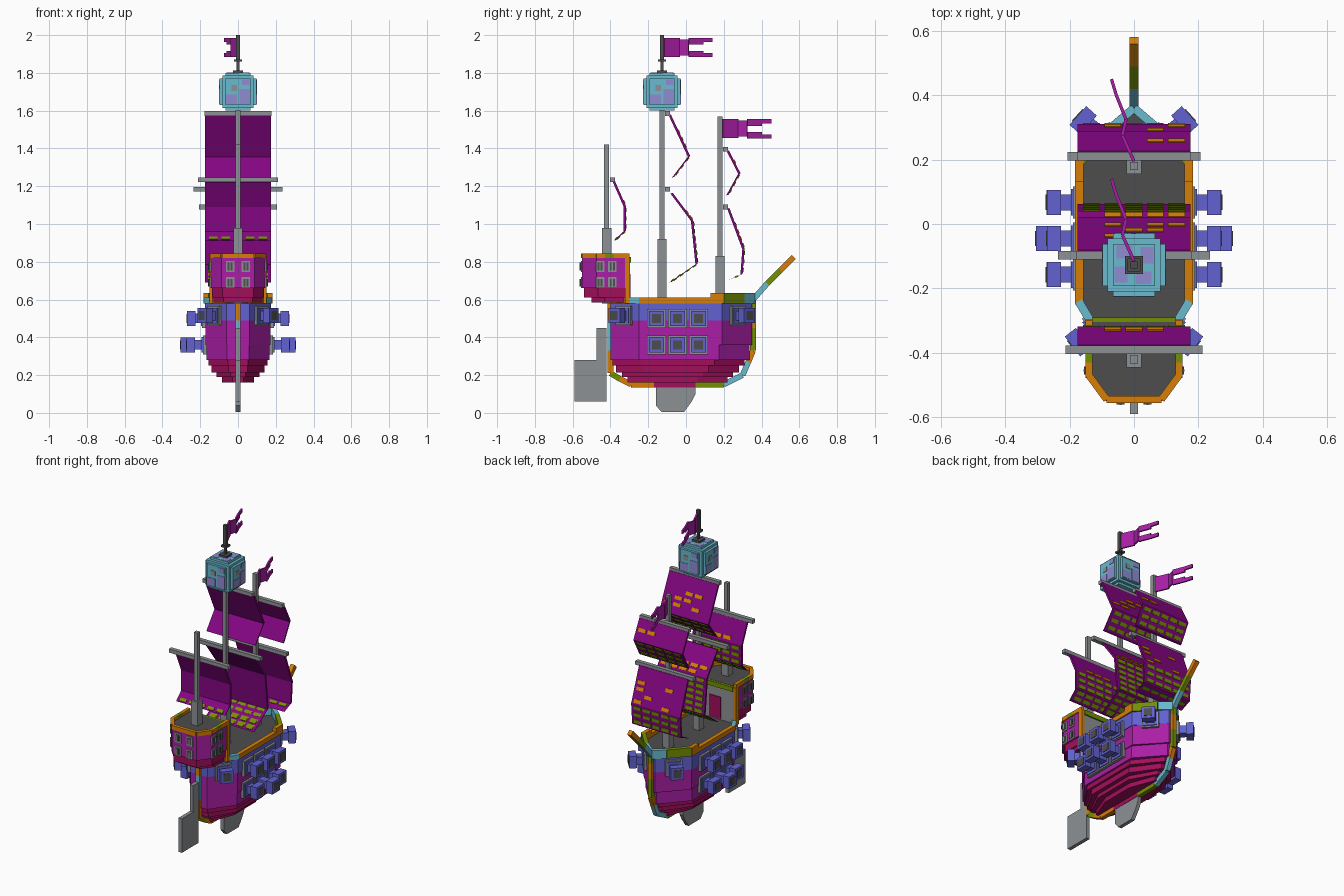
import bpy, bmesh, math, random
from mathutils import Vector as V, Matrix as M

if "Cube" in bpy.data.objects:
    bpy.data.objects.remove(bpy.data.objects["Cube"])
random.seed(4)

PALETTE = {"sail_purple": (132, 14, 130), "hull_purple": (168, 36, 164), "crimson": (160, 22, 92),
           "violet_blue": (98, 98, 208), "lavender": (142, 138, 208), "cyan": (105, 184, 205),
           "orange": (214, 126, 14), "green": (116, 142, 10), "gray": (140, 144, 146),
           "dark_gray": (78, 78, 78)}
NAMES = list(PALETTE)
MATS = []
for n, rgb in PALETTE.items():
    m = bpy.data.materials.new(n)
    m.use_nodes = True
    col = [(c / 255) ** 2.2 for c in rgb] + [1]
    m.diffuse_color = col
    m.node_tree.nodes["Principled BSDF"].inputs["Base Color"].default_value = col
    MATS.append(m)


class Part:
    """Collects coloured solids into one object."""
    def __init__(self):
        self.bm = bmesh.new()

    def extrude(self, pts, vec, mat):
        a = [self.bm.verts.new(p) for p in pts]
        b = [self.bm.verts.new(V(p) + V(vec)) for p in pts]
        faces = [self.bm.faces.new(a), self.bm.faces.new(b[::-1])]
        for i in range(len(a)):
            j = (i + 1) % len(a)
            faces.append(self.bm.faces.new((a[i], b[i], b[j], a[j])))
        for f in faces:
            f.material_index = NAMES.index(mat)

    def box(self, c, size, mat, frame=M()):
        mat4 = frame @ M.Translation(c) @ M.Diagonal((*size, 1))
        vs = bmesh.ops.create_cube(self.bm, size=1, matrix=mat4)["verts"]
        for f in {f for v in vs for f in v.link_faces}:
            f.material_index = NAMES.index(mat)

    def beam(self, p, q, w, h, mat):
        p, q = V(p), V(q)
        y = (q - p).normalized()
        x = y.cross(V((0, 0, 1)))
        x = x.normalized() if x.length > 0.01 else V((1, 0, 0))
        rot = M((x, y, x.cross(y))).transposed().to_4x4()
        self.box((0, 0, 0), (w, (q - p).length, h), mat, M.Translation((p + q) / 2) @ rot)

    def finish(self, name):
        bmesh.ops.recalc_face_normals(self.bm, faces=self.bm.faces)
        me = bpy.data.meshes.new(name)
        self.bm.to_mesh(me)
        self.bm.free()
        for m in MATS:
            me.materials.append(m)
        bpy.context.collection.objects.link(bpy.data.objects.new(name, me))


def plan(w, stern, bow, z):
    half = [(w * 0.35, stern), (w, stern + 0.15), (w, bow - 0.16), (0.025, bow)]
    return [(x, y, z) for x, y in half] + [(-x, y, z) for x, y in half[::-1]]


# Hull: stacked plank courses
p = Part()
for z0, z1, w, ys, yb, mat in [
        (0.16, 0.19, 0.085, -0.31, 0.22, "crimson"), (0.19, 0.215, 0.115, -0.34, 0.25, "crimson"),
        (0.215, 0.25, 0.14, -0.37, 0.28, "crimson"), (0.25, 0.28, 0.155, -0.39, 0.31, "crimson"),
        (0.28, 0.36, 0.167, -0.4, 0.335, "hull_purple"), (0.36, 0.49, 0.172, -0.4, 0.35, "hull_purple"),
        (0.49, 0.58, 0.176, -0.4, 0.35, "violet_blue"), (0.58, 0.588, 0.17, -0.39, 0.34, "dark_gray")]:
    p.extrude(plan(w, ys, yb, z0), (0, 0, z1 - z0), mat)
p.finish("hull")

# Deck rail
p = Part()
for s in (-1, 1):
    for a, b, h, mat in [((0.06, -0.395), (0.13, -0.31), 0.03, "orange"),
                         ((0.13, -0.31), (0.172, -0.24), 0.03, "cyan"),
                         ((0.17, -0.25), (0.17, 0.13), 0.03, "orange"),
                         ((0.17, 0.13), (0.17, 0.2), 0.055, "orange"),
                         ((0.17, 0.19), (0.07, 0.3), 0.055, "green"),
                         ((0.07, 0.3), (0, 0.36), 0.055, "cyan")]:
        z = 0.58 + h / 2
        p.beam((s * a[0], a[1], z), (s * b[0], b[1], z), 0.026, h, mat)
p.finish("deck_rail")

# Keel strip, stem and bowsprit
p = Part()
keel = [(-0.4, 0.6), (-0.4, 0.49), (-0.4, 0.33), (-0.4, 0.21), (-0.35, 0.18), (-0.29, 0.15), (-0.17, 0.15),
        (0.05, 0.15), (0.2, 0.15), (0.3, 0.2), (0.33, 0.27), (0.355, 0.33), (0.355, 0.45), (0.355, 0.55),
        (0.355, 0.6), (0.43, 0.685), (0.5, 0.755), (0.57, 0.825)]
tones = ["orange", "cyan", "orange", "green", "orange", "orange", "crimson", "green", "cyan", "cyan",
         "orange", "green", "orange", "green", "cyan", "green", "orange"]
for (y0, z0), (y1, z1), mat in zip(keel, keel[1:], tones):
    p.beam((0, y0, z0), (0, y1, z1), 0.028, 0.03, mat)
p.finish("keel_and_bowsprit")

# Rudder and keel fin
p = Part()
for prof in ([(-0.59, 0.06), (-0.42, 0.06), (-0.42, 0.45), (-0.475, 0.45), (-0.475, 0.28), (-0.59, 0.28)],
             [(-0.16, 0.17), (-0.16, 0.04), (-0.13, 0.005), (-0.01, 0.005), (0.03, 0.06), (0.05, 0.1), (0.05, 0.17)]):
    p.extrude([(-0.012, y, z) for y, z in prof], (0.024, 0, 0), "gray")
p.finish("rudder_and_fin")

# Stern castle
p = Part()


def castle(w, y1, y2, z0, z1, mat):
    half = [(w, -0.305), (w, y1), (w * 0.6, y2)]
    pts = half + [(-x, y) for x, y in half[::-1]]
    p.extrude([(x, y, z0) for x, y in pts], (0, 0, z1 - z0), mat)


castle(0.13, -0.43, -0.5, 0.585, 0.62, "crimson")
castle(0.138, -0.465, -0.54, 0.61, 0.66, "crimson")
castle(0.145, -0.475, -0.55, 0.66, 0.82, "hull_purple")
castle(0.135, -0.465, -0.54, 0.82, 0.826, "dark_gray")
for s in (-1, 1):
    for a, b, mat in [((0.14, -0.3), (0.14, -0.38), "orange"), ((0.14, -0.38), (0.14, -0.43), "green"),
                      ((0.14, -0.43), (0.14, -0.475), "orange"), ((0.14, -0.47), (0.085, -0.545), "orange"),
                      ((0.085, -0.545), (0, -0.545), "orange")]:
        p.beam((s * a[0], a[1], 0.832), (s * b[0], b[1], 0.832), 0.022, 0.026, mat)
    p.beam((s * 0.14, -0.31, 0.58), (s * 0.14, -0.31, 0.82), 0.022, 0.028, "orange")
p.box((0, -0.303, 0.7), (0.26, 0.008, 0.23), "gray")
p.box((0, -0.297, 0.665), (0.08, 0.008, 0.14), "crimson")
p.box((0, -0.3, 0.81), (0.26, 0.02, 0.03), "green")
p.finish("stern_castle")


# Castle windows
def window(part, frame):
    part.box((0, 0, 0), (0.045, 0.012, 0.06), "gray", frame)
    part.box((0, -0.005, 0), (0.026, 0.01, 0.04), "dark_gray", frame)
    part.box((0, -0.007, 0), (0.007, 0.011, 0.04), "gray", frame)


p = Part()
for z in (0.69, 0.775):
    for s in (-1, 1):
        window(p, M.Translation((s * 0.042, -0.55, z)))
        for y in (-0.455, -0.39):
            window(p, M.Translation((s * 0.145, y, z)) @ M.Rotation(s * math.pi / 2, 4, "Z"))
p.finish("castle_windows")


# Cannons, pointing along local +x
def cannon(name, x, y, z, angle, length):
    c = Part()
    f = M.Translation((x, y, z)) @ M.Rotation(angle, 4, "Z")
    c.box((0.004, 0, 0), (0.02, 0.1, 0.1), "gray", f)
    c.box((0.01, 0, 0), (0.02, 0.082, 0.082), "violet_blue", f)
    c.box((length / 2, 0, 0), (length, 0.05, 0.05), "violet_blue", f)
    c.box((length - 0.022, 0, 0), (0.044, 0.078, 0.078), "violet_blue", f)
    c.box((length, 0, 0), (0.006, 0.048, 0.048), "dark_gray", f)
    c.finish(name)


for s, side in ((1, "left"), (-1, "right")):
    def turn(a):
        return a if s > 0 else math.pi - a
    for i, y in enumerate((-0.157, -0.045, 0.067)):
        cannon(f"upper_cannon_{side}_{i}", s * 0.176, y, 0.5, turn(0), 0.094)
        cannon(f"lower_cannon_{side}_{i}", s * 0.172, y, 0.36, turn(0), 0.132 if i == 1 else 0.1)
    cannon(f"bow_cannon_{side}", s * 0.1, 0.27, 0.515, turn(math.radians(42)), 0.1)
    cannon(f"stern_cannon_{side}", s * 0.12, -0.325, 0.515, turn(math.radians(-38)), 0.09)

# Masts and yards
for name, y, top, thick, yards in [("mizzen", -0.42, 1.42, 0.98, [(1.235, 0.212)]),
                                   ("main", -0.127, 1.62, 0.92, [(1.185, 0.236), (1.585, 0.178)]),
                                   ("fore", 0.18, 1.57, 0.83, [(1.09, 0.207), (1.395, 0.175)])]:
    p = Part()
    p.box((0, y, (0.58 + top) / 2), (0.026, 0.026, top - 0.58), "gray")
    p.box((0, y, (0.58 + thick) / 2), (0.046, 0.05, thick - 0.58), "gray")
    for z, w in yards:
        p.box((0, y + 0.03, z), (2 * w, 0.026, 0.024), "gray")
    p.finish(name + "_mast")


# Sails: bent sheets with brick patches
def sail(name, path, w=0.175, rear=False):
    s = Part()
    back = [(y - 0.012, z - 0.004) for y, z in path[::-1]]
    s.extrude([(-w, y, z) for y, z in path + back], (2 * w, 0, 0), "sail_purple")
    for k, ((y0, z0), (y1, z1)) in enumerate(zip(path, path[1:])):
        a, d = V((0, y0, z0)), V((0, y1 - y0, z1 - z0))
        rot = M((V((1, 0, 0)), V((1, 0, 0)).cross(d.normalized()), d.normalized())).transposed().to_4x4()
        rows = max(1, int(d.length / 0.036))
        for r in range(rows):
            for x in (-0.132, -0.066, 0, 0.066, 0.132):
                if k == 0 and (r < rows / 4 or random.random() < 0.6):
                    continue
                at = a + d * (r + 0.5) / rows
                f = M.Translation(at) @ rot
                s.box((x, 0, 0), (0.052, 0.008, 0.022), "orange" if k == 0 else "green", f)
                if rear and k == len(path) - 2 and r >= rows / 2:
                    g = M.Translation(at - V((0, 0.012, 0.004))) @ rot
                    s.box((x, 0, 0), (0.045, 0.008, 0.02), "green", g)
    s.finish(name)


sail("mizzen_sail", [(-0.375, 1.225), (-0.318, 1.095), (-0.318, 0.965), (-0.37, 0.915)], rear=True)
sail("main_lower_sail", [(-0.07, 1.165), (0.038, 1.02), (0.062, 0.79), (-0.075, 0.695)], rear=True)
sail("main_upper_sail", [(-0.08, 1.58), (0.022, 1.36), (-0.062, 1.25)])
sail("fore_lower_sail", [(0.23, 1.085), (0.31, 0.87), (0.3, 0.735), (0.235, 0.708)])
sail("fore_upper_sail", [(0.227, 1.39), (0.288, 1.27), (0.225, 1.155)])

# Lookout nest with patches and spire
p = Part()
c = V((0, -0.127, 1.7))
for sx, sy, sz in ((0.195, 0.13, 0.14), (0.13, 0.195, 0.14), (0.165, 0.165, 0.17), (0.13, 0.13, 0.2)):
    p.box(c, (sx, sy, sz), "cyan")
for k in range(4):
    f = M.Translation(c) @ M.Rotation(k * math.pi / 2, 4, "Z")
    for x, z, w, h, mat in [(-0.035, -0.04, 0.06, 0.05, "lavender"), (0.035, -0.025, 0.055, 0.08, "lavender"),
                            (-0.02, 0.02, 0.03, 0.03, "gray"), (0.04, 0.05, 0.04, 0.03, "lavender")]:
        p.box((x, -0.097, z), (w, 0.006, h), mat, f)
    p.box((0.04, 0.03, 0.099), (0.04, 0.05, 0.005), "lavender", f)
p.finish("lookout_nest")
p = Part()
for z, w, h in ((1.805, 0.055, 0.016), (1.865, 0.04, 0.012), (1.83, 0.014, 0.07), (1.93, 0.022, 0.14)):
    p.box((0, -0.127, z), (w, w, h), "dark_gray")
p.finish("spire")


# Swallowtail flags
def flag(name, y, z):
    f = Part()
    path = [(0, 0), (-0.036, 0.08), (-0.025, 0.13), (-0.055, 0.205), (-0.07, 0.255)]
    bands = [[(-0.05, 0.05)], [(-0.042, 0.042)], [(-0.052, -0.018), (0.014, 0.05)], [(-0.052, -0.03), (0.028, 0.05)]]
    for (x0, y0), (x1, y1), spans in zip(path, path[1:], bands):
        for lo, hi in spans:
            f.beam((x0, y + y0, z + (lo + hi) / 2), (x1, y + y1, z + (lo + hi) / 2), 0.01, hi - lo, "hull_purple")
    f.finish(name)


flag("main_flag", -0.115, 1.935)
flag("fore_flag", 0.195, 1.505)
